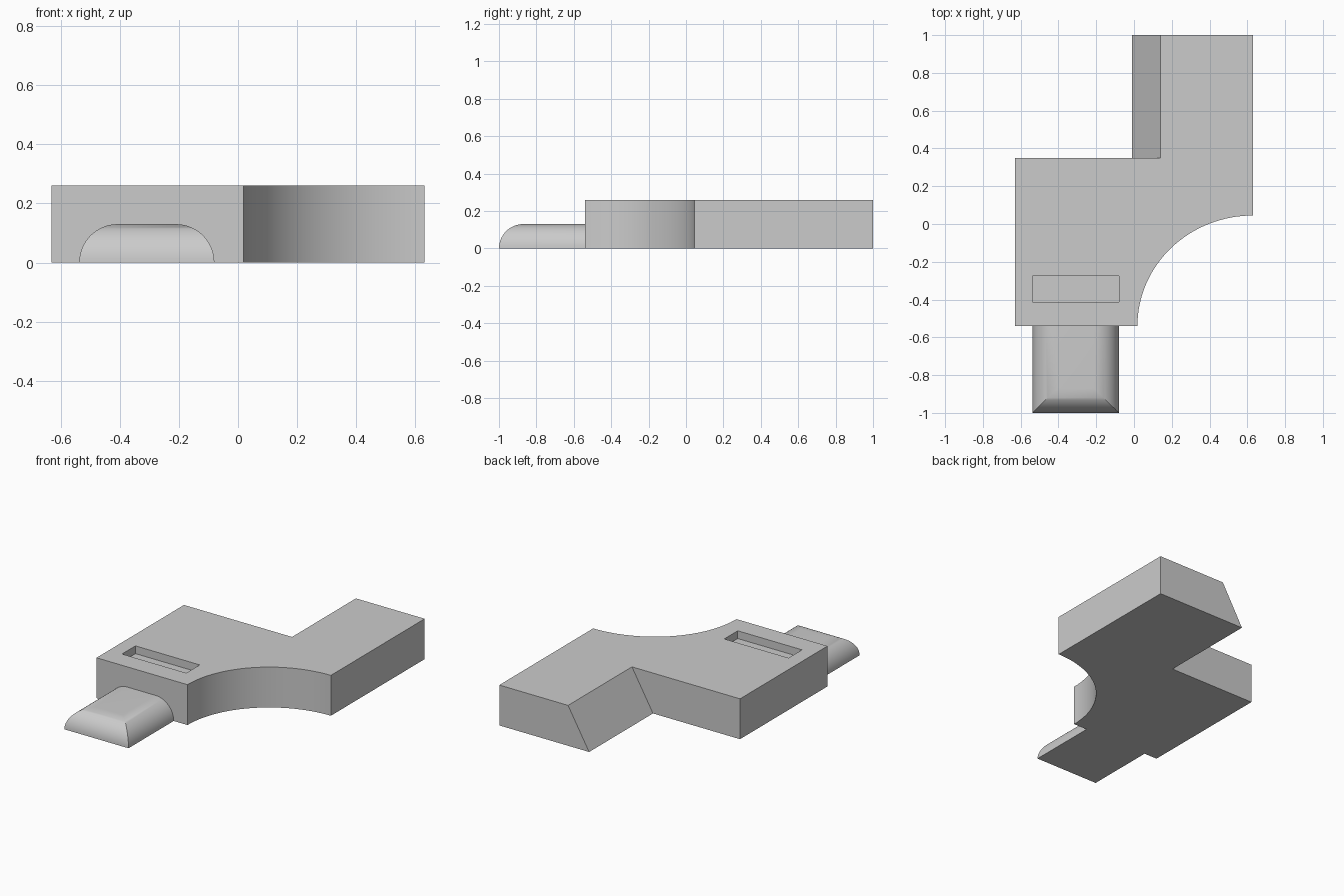
import bpy
import bmesh
from math import sin, cos, pi, radians

cube = bpy.data.objects.get("Cube")
if cube:
    bpy.data.objects.remove(cube, do_unlink=True)

HEIGHT = 0.26
FRONT = -0.54

grey = bpy.data.materials.new("plain_grey")
grey.use_nodes = True
grey.diffuse_color = (0.6, 0.6, 0.6, 1)
grey.node_tree.nodes["Principled BSDF"].inputs["Base Color"].default_value = (0.6, 0.6, 0.6, 1)


def loft(name, rings):
    """Join a stack of closed rings of equal length and cap both ends."""
    bm = bmesh.new()
    loops = [[bm.verts.new(p) for p in ring] for ring in rings]
    bm.faces.new(loops[0])
    bm.faces.new(loops[-1])
    count = len(loops[0])
    for low, high in zip(loops, loops[1:]):
        for i in range(count):
            j = (i + 1) % count
            bm.faces.new((low[i], low[j], high[j], high[i]))
    bmesh.ops.recalc_face_normals(bm, faces=bm.faces)
    mesh = bpy.data.meshes.new(name)
    bm.to_mesh(mesh)
    bm.free()
    mesh.materials.append(grey)
    obj = bpy.data.objects.new(name, mesh)
    bpy.context.collection.objects.link(obj)
    return obj


def make_active(obj):
    bpy.ops.object.select_all(action='DESELECT')
    obj.select_set(True)
    bpy.context.view_layer.objects.active = obj


def rectangle(x0, x1, y0, y1, z):
    return [(x0, y0, z), (x1, y0, z), (x1, y1, z), (x0, y1, z)]


# Body: stepped plate with a concave corner and a slanted wall at the notch
def body_outline(z, notch_x):
    steps = 32
    arc = [(0.63 - 0.612 * cos(a), FRONT + 0.585 * sin(a), z)
           for a in (pi / 2 * i / steps for i in range(steps + 1))]
    return arc + [(0.63, 1, z), (notch_x, 1, z), (notch_x, 0.35, z),
                  (-0.63, 0.35, z), (-0.63, FRONT, z)]


body = loft("body", [body_outline(0, -0.01), body_outline(HEIGHT, 0.14)])

# Shallow slot cut in the top
cutter = loft("slot_cutter", [rectangle(-0.538, -0.08, -0.412, -0.275, z)
                              for z in (HEIGHT - 0.05, HEIGHT + 0.1)])
cutter.hide_render = True
cut = body.modifiers.new("slot", 'BOOLEAN')
cut.operation = 'DIFFERENCE'
cut.solver = 'EXACT'
cut.object = cutter
make_active(body)
bpy.ops.object.modifier_apply(modifier=cut.name)
bpy.data.objects.remove(cutter, do_unlink=True)

# Tongue: rounded over on both sides and the front, mitred at the corners
RADIUS = 0.13
rings = []
for i in range(17):
    a = pi / 2 * i / 16
    inset = RADIUS * (1 - cos(a))
    rings.append(rectangle(-0.537 + inset, -0.08 - inset, -1 + inset, FRONT, RADIUS * sin(a)))
tongue = loft("tongue", rings)

for part in (body, tongue):
    make_active(part)
    bpy.ops.object.shade_smooth_by_angle(angle=radians(30))
